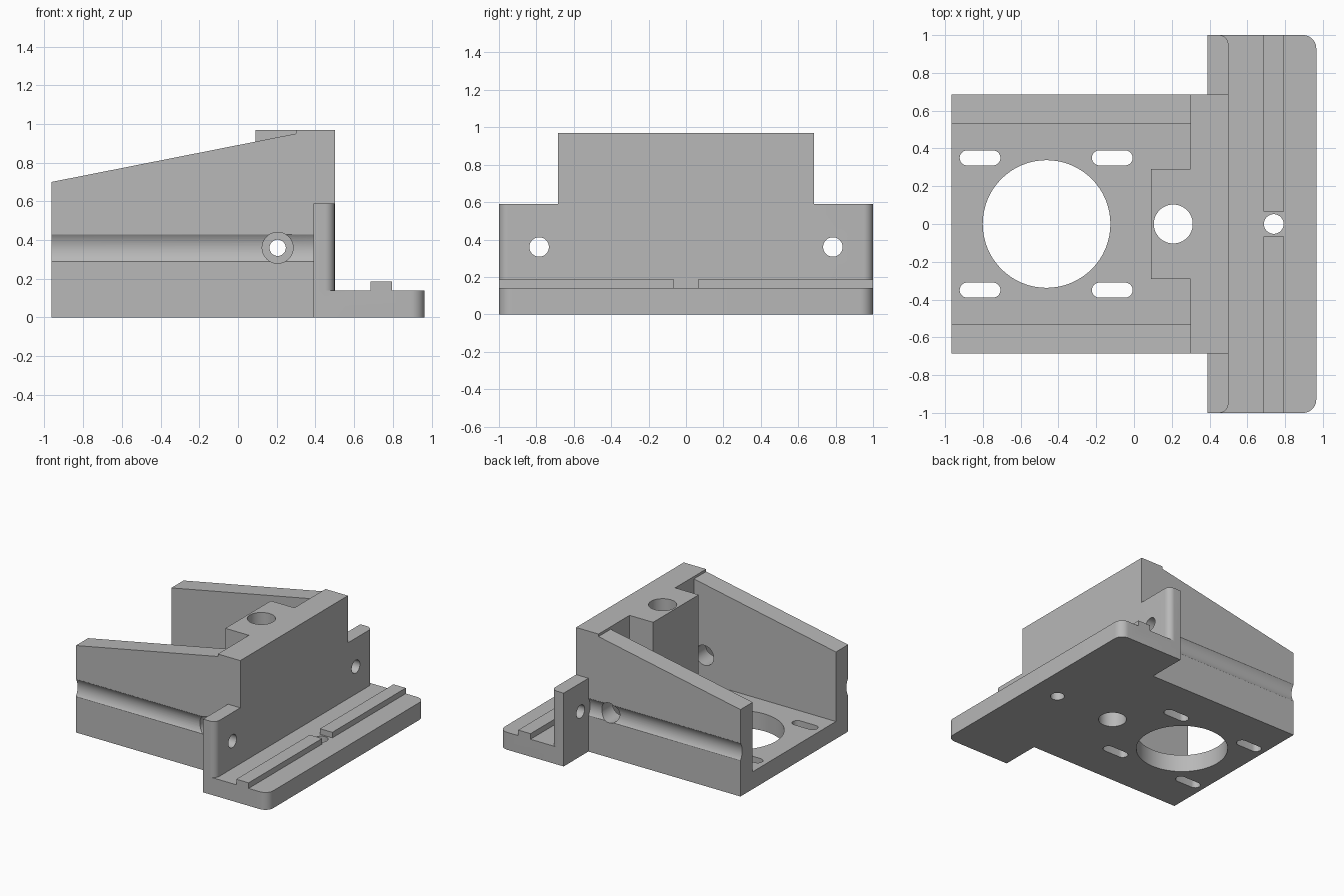
import bpy, bmesh
from math import sin, cos, pi

cube = bpy.data.objects.get("Cube")
if cube:
    bpy.data.objects.remove(cube, do_unlink=True)

grey = bpy.data.materials.new("matt grey")
grey.use_nodes = True
colour = (0.48, 0.48, 0.48, 1)
grey.diffuse_color = colour
grey.node_tree.nodes["Principled BSDF"].inputs["Base Color"].default_value = colour


def prism(name, outline, axis, start, end):
    """Extrude a 2D outline along an axis."""
    place = {"X": lambda u, v, w: (w, u, v),
             "Y": lambda u, v, w: (u, w, v),
             "Z": lambda u, v, w: (u, v, w)}[axis]
    bm = bmesh.new()
    face = bm.faces.new([bm.verts.new(place(u, v, start)) for u, v in outline])
    top = bmesh.ops.extrude_face_region(bm, geom=[face])["geom"]
    shift = place(0, 0, end - start)
    bmesh.ops.translate(bm, vec=shift,
                        verts=[g for g in top if isinstance(g, bmesh.types.BMVert)])
    bmesh.ops.recalc_face_normals(bm, faces=bm.faces)
    mesh = bpy.data.meshes.new(name)
    bm.to_mesh(mesh)
    bm.free()
    mesh.materials.append(grey)
    obj = bpy.data.objects.new(name, mesh)
    bpy.context.collection.objects.link(obj)
    return obj


def arc(cu, cv, r, a0, a1, steps):
    return [(cu + r * cos(a0 + (a1 - a0) * i / steps),
             cv + r * sin(a0 + (a1 - a0) * i / steps)) for i in range(steps + 1)]


def circle(cu, cv, r, steps=64):
    return arc(cu, cv, r, 0, 2 * pi, steps)[:-1]


def rect(u0, u1, v0, v1):
    return [(u0, v0), (u1, v0), (u1, v1), (u0, v1)]


def round_right(u0, u1, v, r):
    """Rectangle whose two right-hand corners are rounded."""
    return ([(u0, -v)] + arc(u1 - r, r - v, r, -pi / 2, 0, 10)
            + arc(u1 - r, v - r, r, 0, pi / 2, 10) + [(u0, v)])


def slot(cu, cv, half, r):
    return (arc(cu + half - r, cv, r, -pi / 2, pi / 2, 12)
            + arc(cu - half + r, cv, r, pi / 2, 3 * pi / 2, 12))


def combine(target, tool, operation):
    mod = target.modifiers.new(operation.lower(), "BOOLEAN")
    mod.operation, mod.solver, mod.object = operation, "EXACT", tool
    bpy.context.view_layer.objects.active = target
    bpy.ops.object.modifier_apply(modifier=mod.name)
    bpy.data.objects.remove(tool, do_unlink=True)


# Main body with sloping walls, hollowed into a tray
body = prism("motor_bracket",
             [(-.965, 0), (.5, 0), (.5, .97), (.3, .97), (.3, .95), (-.965, .7)],
             "Y", -.685, .685)
combine(body, prism("pocket", rect(-1.2, .3, -.53, .53), "Z", .14, 1.2), "DIFFERENCE")

# Grooves along the outer walls, stopping at the flange
for s in (-1, 1):
    combine(body, prism("groove", circle(s * .785, .36, .122), "X", -1.2, .39), "DIFFERENCE")

# Boss, base plate, upright flange and locating ridges
additions = [
    prism("boss", rect(.09, .4, -.29, .29), "Z", .06, .97),
    prism("base_plate", round_right(.39, .965, 1, .07), "Z", 0, .14),
    prism("flange", round_right(.39, .5, 1, .05), "Z", .08, .59),
]
for s in (-1, 1):
    additions.append(prism("ridge", rect(.685, .795, *sorted((s * .065, s))), "Z", .1, .185))
for part in additions:
    combine(body, part, "UNION")

# Vertical holes: large opening, shaft bore, plate hole and four mounting slots
holes = [prism("bore", circle(x, 0, r), "Z", -.2, 1.2)
         for x, r in ((-.463, .338), (.208, .103), (.74, .052))]
for x in (-.815, -.115):
    for y in (-.35, .35):
        holes.append(prism("slot", slot(x, y, .108, .04), "Z", -.2, .3))

# Cross bore, with wide access holes in the walls, and the flange bolt holes
holes.append(prism("cross_bore", circle(.205, .36, .042), "Y", -.6, .6))
for s in (-1, 1):
    holes.append(prism("access_hole", circle(.205, .36, .08), "Y", s * .45, s * .8))
    holes.append(prism("bolt_hole", circle(s * .785, .36, .052), "X", .3, .6))
for hole in holes:
    combine(body, hole, "DIFFERENCE")

bpy.ops.object.select_all(action="DESELECT")
body.select_set(True)
bpy.context.view_layer.objects.active = body
bpy.ops.object.shade_smooth_by_angle(angle=pi / 6)
